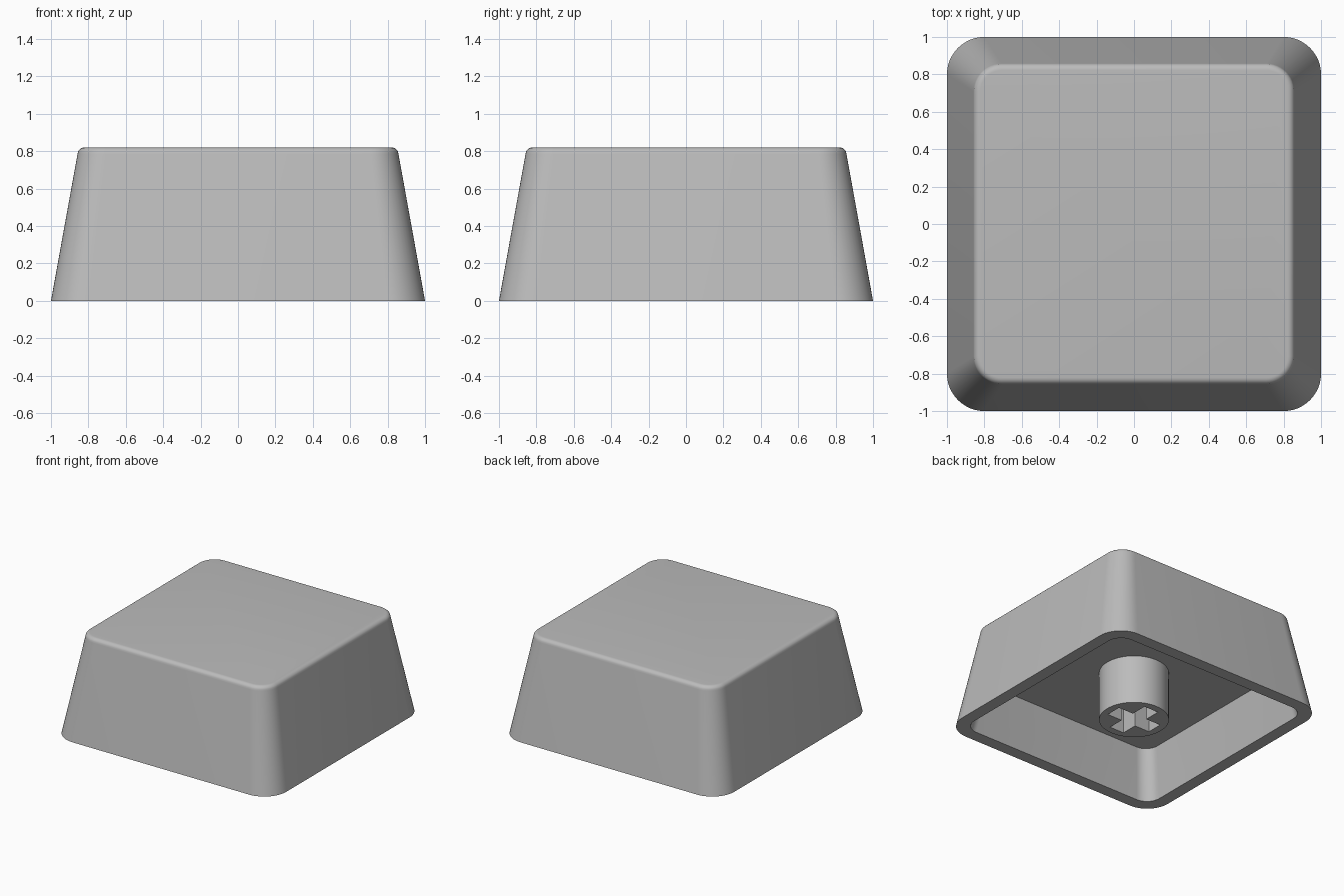
import bpy
import bmesh
from math import cos, sin, pi, radians

CORNER_STEPS = 12
CEILING = 0.40

if "Cube" in bpy.data.objects:
    bpy.data.objects.remove(bpy.data.objects["Cube"], do_unlink=True)

# One plain grey plastic
plastic = bpy.data.materials.new("grey_plastic")
plastic.use_nodes = True
GREY = (0.5, 0.5, 0.5, 1)
plastic.diffuse_color = GREY
plastic.node_tree.nodes["Principled BSDF"].inputs["Base Color"].default_value = GREY


def make_object(name, bm):
    bmesh.ops.recalc_face_normals(bm, faces=bm.faces)
    mesh = bpy.data.meshes.new(name)
    bm.to_mesh(mesh)
    bm.free()
    mesh.materials.append(plastic)
    obj = bpy.data.objects.new(name, mesh)
    bpy.context.collection.objects.link(obj)
    return obj


def smooth(obj):
    bpy.ops.object.select_all(action="DESELECT")
    obj.select_set(True)
    bpy.context.view_layer.objects.active = obj
    bpy.ops.object.shade_smooth_by_angle(angle=radians(35))


def rounded_square(bm, half, radius, z):
    """Ring of vertices around a square with round corners."""
    ring = []
    for k in range(4):
        mid = pi / 4 + k * pi / 2
        cx = (half - radius) * (1 if cos(mid) > 0 else -1)
        cy = (half - radius) * (1 if sin(mid) > 0 else -1)
        for i in range(CORNER_STEPS + 1):
            a = k * pi / 2 + i / CORNER_STEPS * pi / 2
            ring.append(bm.verts.new((cx + radius * cos(a), cy + radius * sin(a), z)))
    return ring


def bridge(bm, low, high):
    n = len(low)
    for i in range(n):
        j = (i + 1) % n
        bm.faces.new((low[i], low[j], high[j], high[i]))


# Shell: ceiling, hollow inside, rim, tapered outside, soft top edge
profile = [(0.83, 0.11, CEILING), (0.90, 0.12, 0), (1.0, 0.20, 0), (0.858, 0.15, 0.785)]
FILLET = 0.037
for i in range(1, 7):
    a = radians(10 + i * 80 / 6)
    inward = FILLET * (cos(radians(10)) - cos(a))
    z = 0.82 - FILLET * (1 - sin(a))
    profile.append((0.858 - inward, 0.15 - inward, z))

bm = bmesh.new()
rings = [rounded_square(bm, *p) for p in profile]
for low, high in zip(rings, rings[1:]):
    bridge(bm, low, high)
bm.faces.new(rings[0])
bm.faces.new(rings[-1])
shell = make_object("cap_shell", bm)
smooth(shell)

# Stem: round post with a cross-shaped socket
bm = bmesh.new()
bmesh.ops.create_cone(bm, cap_ends=True, segments=64, radius1=0.26, radius2=0.26, depth=CEILING)
bmesh.ops.translate(bm, verts=bm.verts, vec=(0, 0, CEILING / 2))
stem = make_object("stem", bm)

ARM, HALF_WIDTH, DEPTH = 0.20, 0.065, 0.36
bm = bmesh.new()
outline = []
for k in range(4):
    c, s = round(cos(k * pi / 2)), round(sin(k * pi / 2))
    for x, y in ((ARM, -HALF_WIDTH), (ARM, HALF_WIDTH), (HALF_WIDTH, HALF_WIDTH)):
        outline.append((c * x - s * y, s * x + c * y))
low = [bm.verts.new((x, y, -0.1)) for x, y in outline]
high = [bm.verts.new((x, y, DEPTH)) for x, y in outline]
bridge(bm, low, high)
bm.faces.new(low)
bm.faces.new(high)
cutter = make_object("socket_cutter", bm)
cutter.hide_render = True

cut = stem.modifiers.new("socket", "BOOLEAN")
cut.operation = "DIFFERENCE"
cut.solver = "EXACT"
cut.object = cutter
bpy.ops.object.select_all(action="DESELECT")
stem.select_set(True)
bpy.context.view_layer.objects.active = stem
bpy.ops.object.modifier_apply(modifier="socket")
bpy.data.objects.remove(cutter, do_unlink=True)
smooth(stem)
